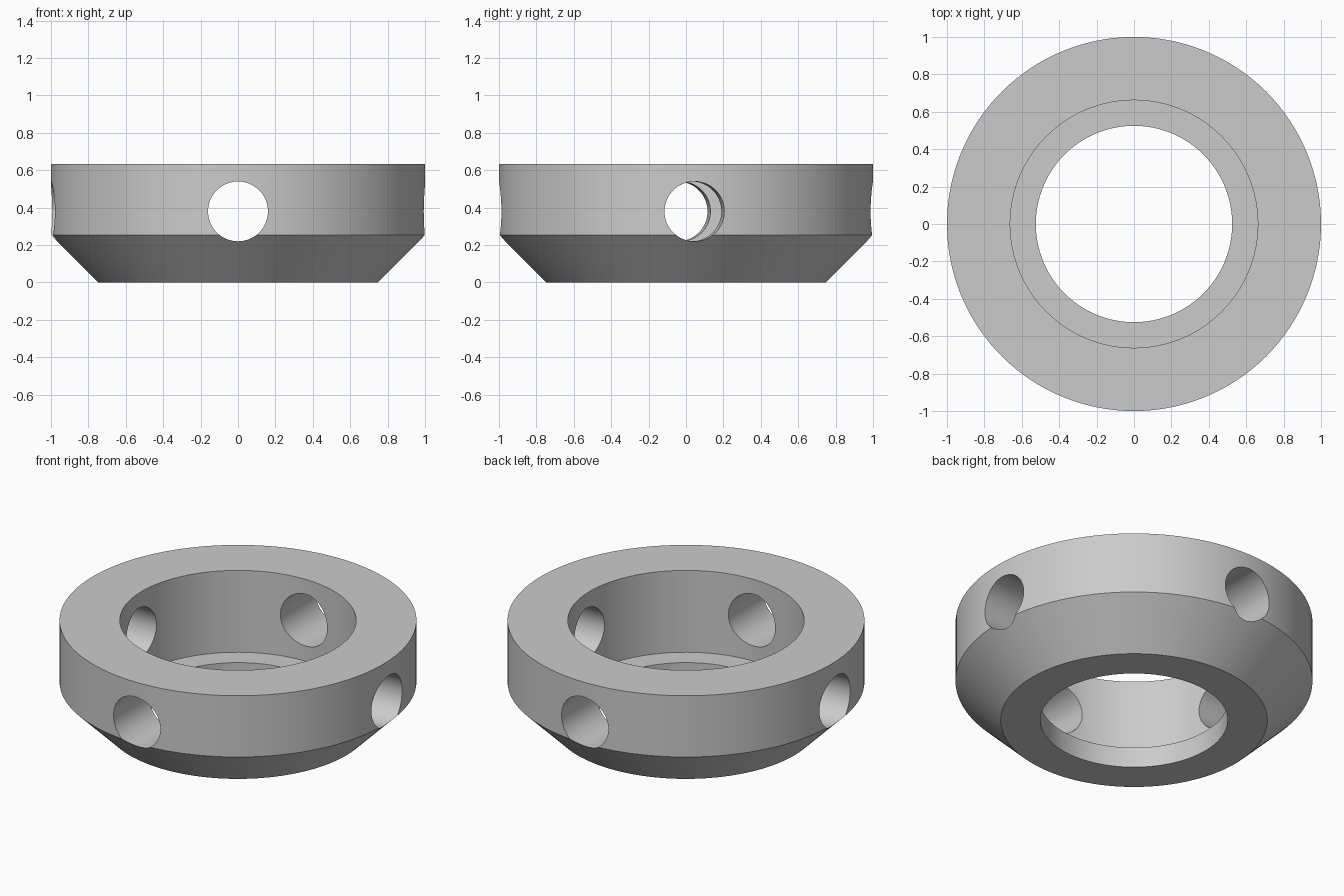
import bpy
import bmesh
from math import radians, pi
from mathutils import Matrix

cube = bpy.data.objects.get("Cube")
if cube:
    bpy.data.objects.remove(cube, do_unlink=True)

HEIGHT = 0.632
HOLE_Z = 0.38
SEGMENTS = 128

grey = bpy.data.materials.new("plain grey")
grey.use_nodes = True
colour = (0.6, 0.6, 0.6, 1)
grey.diffuse_color = colour
grey.node_tree.nodes["Principled BSDF"].inputs["Base Color"].default_value = colour


def make_object(name, bm):
    bmesh.ops.recalc_face_normals(bm, faces=bm.faces)
    mesh = bpy.data.meshes.new(name)
    bm.to_mesh(mesh)
    bm.free()
    mesh.materials.append(grey)
    obj = bpy.data.objects.new(name, mesh)
    bpy.context.collection.objects.link(obj)
    return obj


# Collar body: closed profile (radius, height) with stepped bore, swept around z
profile = [(0.525, 0), (0.747, 0), (1, 0.253), (1, HEIGHT),
           (0.662, HEIGHT), (0.662, 0.126), (0.525, 0.126)]
bm = bmesh.new()
verts = [bm.verts.new((r, 0, z)) for r, z in profile]
edges = [bm.edges.new((a, b)) for a, b in zip(verts, verts[1:] + verts[:1])]
bmesh.ops.spin(bm, geom=verts + edges, cent=(0, 0, 0), axis=(0, 0, 1),
               angle=2 * pi, steps=SEGMENTS, use_merge=True)
bmesh.ops.remove_doubles(bm, verts=bm.verts, dist=0.0001)
collar = make_object("collar", bm)

# Radial through holes: one along y, one slightly skewed from x
for name, angle in (("hole_cutter_front", 90), ("hole_cutter_side", 2.6)):
    bm = bmesh.new()
    turn = (Matrix.Translation((0, 0, HOLE_Z)) @ Matrix.Rotation(radians(angle), 4, "Z")
            @ Matrix.Rotation(radians(90), 4, "Y"))
    bmesh.ops.create_cone(bm, cap_ends=True, segments=64, radius1=0.16,
                          radius2=0.16, depth=2.4, matrix=turn)
    cutter = make_object(name, bm)
    cut = collar.modifiers.new(name, "BOOLEAN")
    cut.operation = "DIFFERENCE"
    cut.solver = "EXACT"
    cut.object = cutter
    bpy.context.view_layer.objects.active = collar
    bpy.ops.object.modifier_apply(modifier=cut.name)
    bpy.data.objects.remove(cutter, do_unlink=True)

# Smooth round walls, sharp rims
bpy.ops.object.select_all(action="DESELECT")
collar.select_set(True)
bpy.context.view_layer.objects.active = collar
bpy.ops.object.shade_smooth_by_angle(angle=radians(25))
